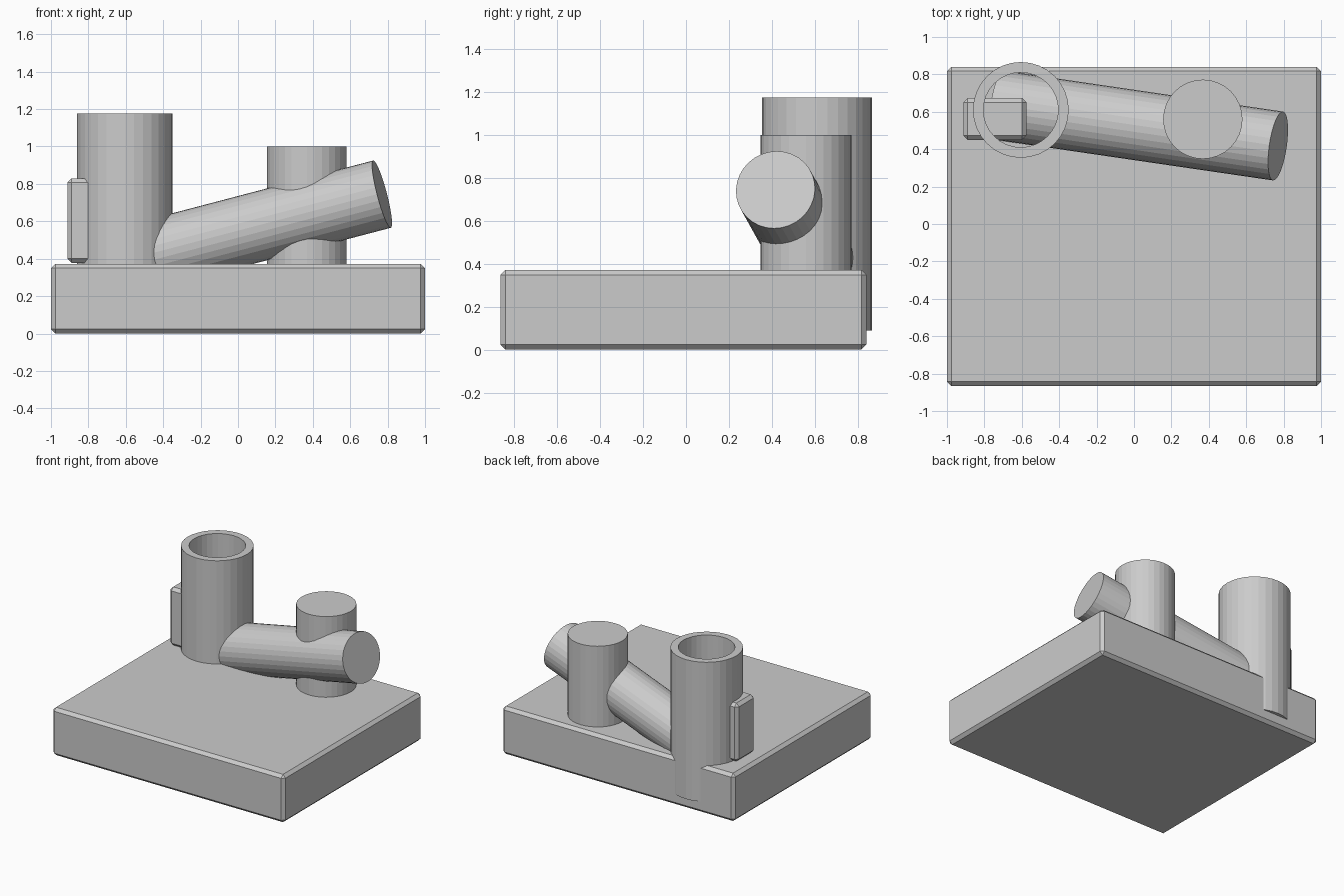
import bpy, bmesh
from mathutils import Vector, Matrix

if "Cube" in bpy.data.objects:
    bpy.data.objects.remove(bpy.data.objects["Cube"])


def finish(bm, name):
    bmesh.ops.recalc_face_normals(bm, faces=bm.faces)
    me = bpy.data.meshes.new(name)
    bm.to_mesh(me)
    bm.free()
    ob = bpy.data.objects.new(name, me)
    bpy.context.collection.objects.link(ob)
    return ob


def box(name, lo, hi, bevel):
    lo, hi = Vector(lo), Vector(hi)
    bm = bmesh.new()
    mat = Matrix.Translation((lo + hi) / 2) @ Matrix.Diagonal((*(hi - lo), 1))
    bmesh.ops.create_cube(bm, size=1, matrix=mat)
    ob = finish(bm, name)
    mod = ob.modifiers.new("edge_chamfer", 'BEVEL')
    mod.width = bevel
    mod.segments = 1
    return ob


def rod(name, a, b, r, sides=32):
    a, b = Vector(a), Vector(b)
    d = b - a
    bm = bmesh.new()
    mat = Matrix.Translation((a + b) / 2) @ d.to_track_quat('Z', 'Y').to_matrix().to_4x4()
    bmesh.ops.create_cone(bm, cap_ends=True, segments=sides, radius1=r, radius2=r,
                          depth=d.length, matrix=mat)
    return finish(bm, name)


def tube(name, centre, z0, z1, r_in, r_out, sides=32):
    # Closed wall section spun around the vertical axis
    bm = bmesh.new()
    section = [(r_in, z0), (r_out, z0), (r_out, z1), (r_in, z1)]
    vs = [bm.verts.new((centre[0] + r, centre[1], z)) for r, z in section]
    es = [bm.edges.new((vs[i], vs[(i + 1) % 4])) for i in range(4)]
    bmesh.ops.spin(bm, geom=vs + es, cent=(*centre, 0), axis=(0, 0, 1),
                   angle=6.283185307, steps=sides, use_merge=False)
    bmesh.ops.remove_doubles(bm, verts=bm.verts, dist=1e-4)
    return finish(bm, name)


# Chamfered base slab
box("base_slab", (-1, -0.865, 0), (1, 0.84, 0.372), 0.023)
# Open upright tube, overhanging the back of the slab
tube("open_tube", (-0.605, 0.61), 0.09, 1.175, 0.2, 0.256)
# Small chamfered block set into the tube's side
box("side_block", (-0.912, 0.45, 0.377), (-0.575, 0.673, 0.83), 0.023)
# Solid upright post
rod("solid_post", (0.368, 0.56, 0.1), (0.368, 0.56, 1.0), 0.212)
# Slanted bar from the tube through the post
rod("slanted_bar", (-0.72, 0.635, 0.354), (0.77, 0.417, 0.745), 0.186)
